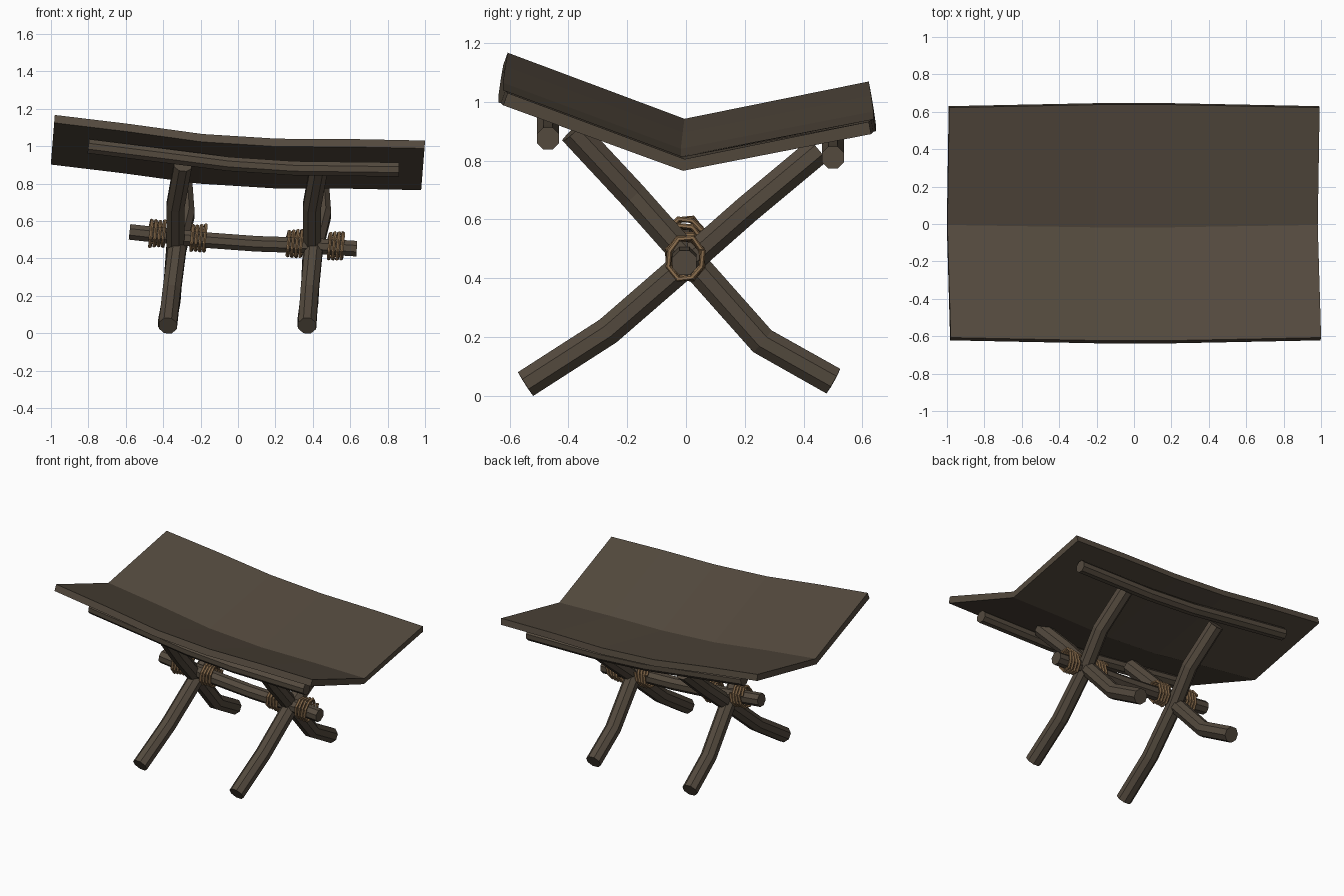
import bpy, bmesh, math
from mathutils import Vector

if "Cube" in bpy.data.objects:
    bpy.data.objects.remove(bpy.data.objects["Cube"])


def material(name, rgb):
    m = bpy.data.materials.new(name)
    m.diffuse_color = (*rgb, 1)
    m.use_nodes = True
    m.node_tree.nodes["Principled BSDF"].inputs["Base Color"].default_value = m.diffuse_color
    return m


WOOD = material("dark_wood", (0.088, 0.068, 0.048))
ROPE = material("tan_rope", (0.29, 0.175, 0.085))


def finish(bm, name, mat):
    bmesh.ops.recalc_face_normals(bm, faces=bm.faces[:])
    me = bpy.data.meshes.new(name)
    bm.to_mesh(me)
    bm.free()
    me.materials.append(mat)
    ob = bpy.data.objects.new(name, me)
    bpy.context.collection.objects.link(ob)
    return ob


def loft(bm, rings):
    """Skin closed rings of points and cap both ends."""
    vr = [[bm.verts.new(p) for p in r] for r in rings]
    n = len(vr[0])
    for a, b in zip(vr, vr[1:]):
        for i in range(n):
            j = (i + 1) % n
            bm.faces.new((a[i], a[j], b[j], b[i]))
    return vr


def tube(name, pts, radius, sides, mat, up=(1, 0, 0)):
    pts = [Vector(p) for p in pts]
    rings = []
    for k, p in enumerate(pts):
        t = (pts[min(k + 1, len(pts) - 1)] - pts[max(k - 1, 0)]).normalized()
        u = Vector(up)
        u = (u - t * u.dot(t)).normalized()
        v = t.cross(u)
        ring = []
        for i in range(sides):
            a = 2 * math.pi * (i + 0.5) / sides
            ring.append(p + (u * math.cos(a) + v * math.sin(a)) * radius)
        rings.append(ring)
    bm = bmesh.new()
    vr = loft(bm, rings)
    bm.faces.new(vr[0])
    bm.faces.new(vr[-1])
    return finish(bm, name, mat)


# Folded sheet: V profile (y, z) carried along x with a gentle sag
stations = [(-0.99, 0.137, 0.0), (-0.6, 0.09, 0.008), (-0.2, 0.035, 0.016),
            (0.2, 0.01, 0.016), (0.6, 0.008, 0.008), (0.99, 0.0, 0.0)]
profile = [(-0.607, 1.03), (-0.005, 0.805), (0.622, 0.932),
           (0.63, 0.89), (-0.01, 0.765), (-0.622, 0.988)]
bm = bmesh.new()
rings = []
for x, dz, bow in stations:
    rings.append([(x + 0.08 * (z - 0.9), y + math.copysign(bow, y) * (1 if abs(y) > 0.1 else -math.copysign(1, y) * 0.8),
                   z + dz) for y, z in profile])
vr = loft(bm, rings)
for r in (vr[0], vr[-1]):
    bm.faces.new((r[0], r[1], r[4], r[5]))
    bm.faces.new((r[1], r[2], r[3], r[4]))
finish(bm, "folded_top", WOOD)

# Rails under the sheet
rail = [(-0.8, 1.0), (-0.4, 0.95), (-0.05, 0.905), (0.3, 0.882), (0.86, 0.875)]
tube("front_rail", [(x, -0.47, z) for x, z in rail], 0.041, 8, WOOD, (0, 0, 1))
tube("back_rail", [(x, 0.5, z - 0.065) for x, z in rail], 0.041, 8, WOOD, (0, 0, 1))

# Crossed legs, one pair per side
for side, cx in (("left", -0.335), ("right", 0.395)):
    s = -0.04 if side == "left" else -0.025
    tube(side + "_leg_to_back", [(cx + s, -0.545, 0.04), (cx + s / 2, -0.265, 0.22),
         (cx + 0.01, 0.0, 0.45), (cx + 0.055, 0.21, 0.635), (cx + 0.04, 0.45, 0.835)], 0.052, 8, WOOD)
    tube(side + "_leg_to_front", [(cx + s - 0.005, 0.5, 0.05), (cx + s / 2, 0.26, 0.185),
         (cx, 0.02, 0.455), (cx - 0.0, -0.18, 0.68), (cx + 0.04, -0.385, 0.9)], 0.052, 8, WOOD)

# Crossbar
bar = [(-0.58, 0.542), (-0.2, 0.5), (0.1, 0.478), (0.35, 0.47), (0.635, 0.452)]
tube("crossbar", [(x, -0.005, z) for x, z in bar], 0.045, 8, WOOD, (0, 0, 1))


def bar_z(x):
    for (x0, z0), (x1, z1) in zip(bar, bar[1:]):
        if x <= x1:
            return z0 + (z1 - z0) * (x - x0) / (x1 - x0)
    return bar[-1][1]


# Rope lashings: squarish coils on either side of each leg pair
for n, cx in enumerate((-0.43, -0.21, 0.305, 0.525)):
    turns, seg = 4, 8
    pts = []
    for i in range(turns * seg + 1):
        a = 2 * math.pi * i / seg + math.pi / 8
        x = cx - 0.045 + 0.09 * i / (turns * seg) + 0.012 * math.sin(a)
        wob = 1 + 0.06 * math.sin(i * 1.7 + n)
        pts.append((x, -0.002 + 0.062 * math.cos(a) * wob,
                    bar_z(cx) + 0.008 + 0.072 * math.sin(a) * wob))
    tube("rope_lashing_%d" % (n + 1), pts, 0.0095, 6, ROPE)
